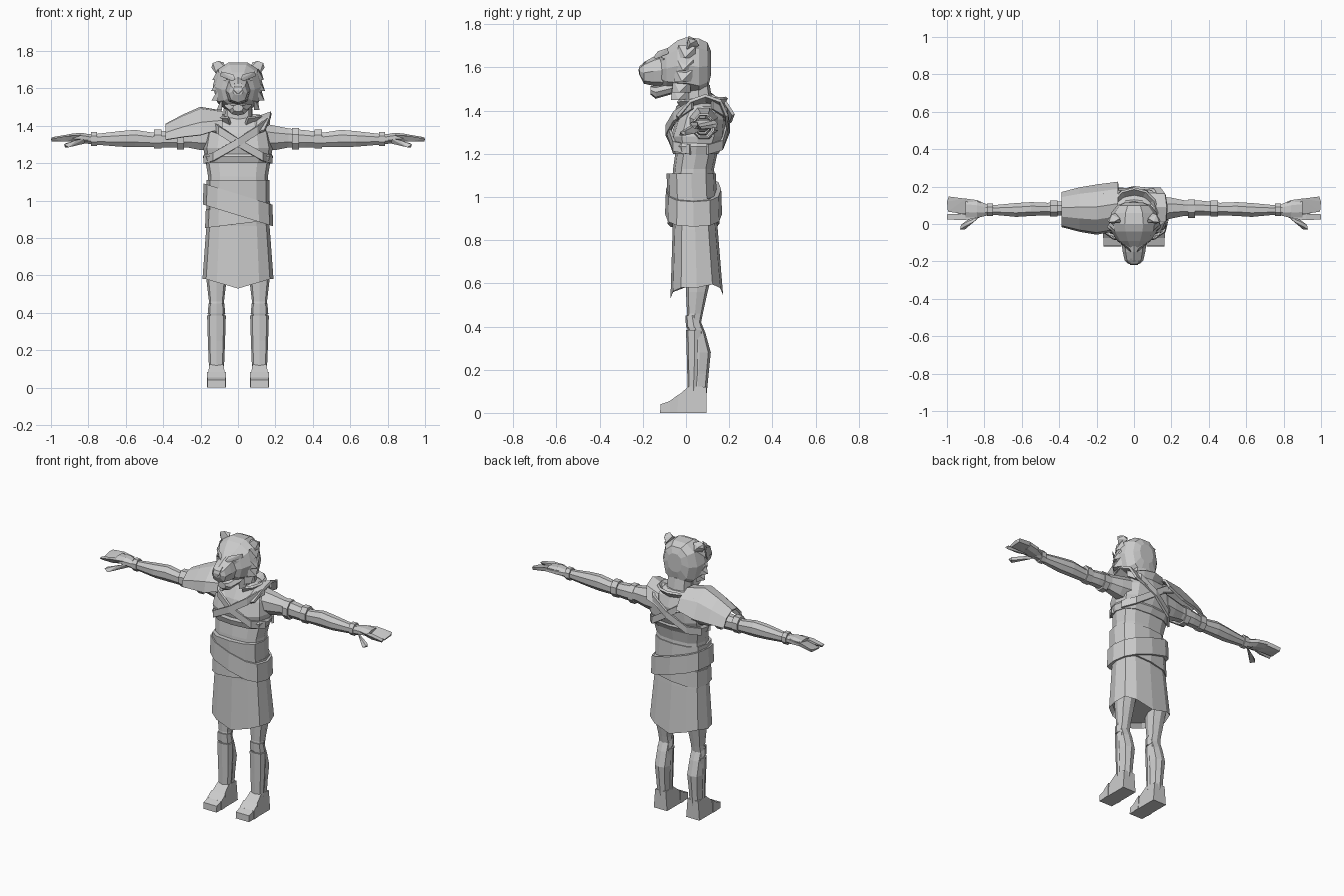
import bpy, bmesh, math
from mathutils import Vector as V

mat = bpy.data.materials.new("plain grey")
mat.diffuse_color = (0.6, 0.6, 0.6, 1)


def finish(name, bm):
    bmesh.ops.recalc_face_normals(bm, faces=bm.faces[:])
    me = bpy.data.meshes.new(name)
    bm.to_mesh(me)
    bm.free()
    me.materials.append(mat)
    ob = bpy.data.objects.new(name, me)
    bpy.context.collection.objects.link(ob)
    return ob


def ring(c, u, v, n=8, p=1.0, off=0.0):
    """Rounded polygon round c; p below 1 makes it boxier."""
    pts = []
    for i in range(n):
        a = 2 * math.pi * i / n + off
        f = [math.copysign(abs(t) ** p, t) if abs(t) > 1e-6 else 0 for t in (math.cos(a), math.sin(a))]
        pts.append(V(c) + V(u) * f[0] + V(v) * f[1])
    return pts


def loft(name, rings, caps=True):
    bm = bmesh.new()
    rows = [[bm.verts.new(p) for p in r] for r in rings]
    n = len(rows[0])
    for a, b in zip(rows, rows[1:]):
        for i in range(n):
            j = (i + 1) % n
            bm.faces.new((a[i], a[j], b[j], b[i]))
    if caps:
        bm.faces.new(rows[0])
        bm.faces.new(rows[-1])
    return finish(name, bm)


def zring(z, hw, y0, y1, n=12, p=0.75, cx=0.0, tilt=0.0):
    r = ring((cx, (y0 + y1) / 2, z), (hw, 0, 0), (0, (y1 - y0) / 2, 0), n, p)
    for q in r:
        q.z += tilt * q.x
    return r


def xring(x, y, z, ry, rz, n=8, p=1.0):
    return ring((x, y, z), (0, ry, 0), (0, 0, rz), n, p, math.pi / 8)


def yring(y, z0, z1, hw, n=10, p=0.85):
    return ring((0, y, (z0 + z1) / 2), (hw, 0, 0), (0, 0, (z1 - z0) / 2), n, p)


def sheet(name, rows, thick):
    """Cloth or leather sheet with thickness from a grid of points."""
    bm = bmesh.new()
    vs = [[bm.verts.new(p) for p in r] for r in rows]
    for a, b in zip(vs, vs[1:]):
        for i in range(len(a) - 1):
            bm.faces.new((a[i], a[i + 1], b[i + 1], b[i]))
    ob = finish(name, bm)
    m = ob.modifiers.new("thickness", 'SOLIDIFY')
    m.thickness, m.offset = thick, 0
    return ob


def ribbon(name, pts, w, thick=0.014):
    w = V(w) / 2
    return sheet(name, [[V(p) - w, V(p) + w] for p in pts], thick)


def hull(name, pts):
    bm = bmesh.new()
    for p in pts:
        bm.verts.new(p)
    bmesh.ops.convex_hull(bm, input=bm.verts[:])
    return finish(name, bm)


# Torso, vest and neck
loft("torso", [zring(*r) for r in [
    (0.84, .165, -.06, .14), (1.0, .165, -.07, .14), (1.13, .16, -.06, .13), (1.2, .172, -.05, .145),
    (1.28, .185, -.07, .18), (1.36, .17, -.045, .185), (1.42, .14, -.01, .165), (1.45, .08, .01, .13)]])
loft("vest_hem", [zring(*r) for r in [(1.2, .178, -.06, .15), (1.235, .188, -.072, .17), (1.25, .18, -.065, .165)]])
loft("neck", [zring(*r, n=8) for r in [(1.4, .08, .0, .13), (1.52, .075, .0, .11)]])
loft("waist_cloth", [zring(*r) for r in [
    (.95, .168, -.085, .145), (1.11, .168, -.09, .138), (1.11, .155, -.07, .125)]])

# Skirt with a hem that dips front and back
hem = zring(.53, .19, -.072, .172)
for q in hem:
    q.z += .05 * min(1, abs(q.x) / .17) + (.015 if q.y > .1 else 0)
inner = [V((q.x * .9, .05 + (q.y - .05) * .9, q.z + .03)) for q in hem]
loft("skirt", [zring(.92, .162, -.06, .14), zring(.85, .17, -.062, .147), hem, inner])

# Two crossing belts
for name, z, t, h, g in (("slanted_belt", .978, -.31, .057, .012), ("under_belt", .925, .12, .05, 0)):
    loft(name, [zring(z + dz, .176 + g + e, -.085 - g - e, .155 + g + e, tilt=t)
                for dz, e in ((-h, -.012), (-h, .0), (h, -.004), (h, -.02))])

# Collar, open at the throat
collar = []
for dr, dz in ((0, 0), (.035, .04)):
    collar.append([V(((.09 + dr) * math.sin(a), .07 + (.085 + dr) * -math.cos(a), 1.40 + dz + .02 * math.sin(a / 2)))
                   for a in [math.radians(25 + 31 * i) for i in range(11)]])
sheet("collar", collar, .014)

# Crossed straps on chest and back, shoulder straps
for s in (-1, 1):
    ribbon("chest_strap", [(-s * .178, .02, 1.22), (-s * .13, -.055, 1.235), (0, -.085 - .004 * s, 1.31),
                           (s * .1, -.053, 1.375), (s * .165, .03, 1.43)], (0, 0, .045))
    ribbon("back_strap", [(-s * .178, .1, 1.22), (-s * .12, .165, 1.24), (0, .192 + .004 * s, 1.32),
                          (s * .1, .185, 1.39), (s * .15, .12, 1.43)], (0, 0, .045))
    ribbon("shoulder_strap", [(s * .10, -.04, 1.36), (s * .13, .02, 1.43), (s * .135, .09, 1.455),
                              (s * .125, .16, 1.43), (s * .10, .19, 1.36)], (.085, 0, .03 * s))

# Arms, arm bands and hands
for s in (-1, 1):
    loft("arm", [xring(s * r[0], *r[1:]) for r in [
        (.13, .08, 1.34, .075, .08), (.2, .085, 1.335, .06, .07), (.27, .085, 1.335, .045, .055),
        (.36, .085, 1.33, .043, .05), (.46, .08, 1.325, .036, .042), (.55, .08, 1.332, .04, .05),
        (.63, .075, 1.33, .04, .045), (.75, .075, 1.328, .028, .032), (.82, .075, 1.33, .035, .026)]])
    for x0, x1, ry, rz in ((.29, .325, .053, .062), (.41, .45, .046, .055), (.755, .785, .036, .04)):
        loft("arm_band", [xring(s * x, .082 if x < .6 else .076, 1.33, ry, rz) for x in (x0, x1)])
    loft("palm", [xring(s * r[0], *r[1:]) for r in [
        (.785, .075, 1.33, .032, .025), (.84, .08, 1.338, .052, .027), (.9, .085, 1.34, .055, .018)]])
    hull("fingers", [(s * x, y, z) for x, y, z in [
        (.82, .04, 1.345), (.82, .12, 1.35), (.9, .135, 1.355), (.99, .147, 1.34), (1, .12, 1.335), (.995, .066, 1.325),
        (.9, .06, 1.32), (.9, .13, 1.33), (.99, .14, 1.32), (.99, .07, 1.315)]])
    hull("fore_finger", [(s * x, y, z) for x, y, z in [
        (.84, .03, 1.35), (.84, .06, 1.32), (.92, .02, 1.345), (.92, .055, 1.345), (.92, .04, 1.315),
        (1, .025, 1.33), (1, .052, 1.33), (.995, .04, 1.315)]])
    hull("thumb", [(s * x, y, z) for x, y, z in [
        (.81, .05, 1.335), (.82, .06, 1.305), (.86, .01, 1.325), (.865, .04, 1.295), (.925, -.005, 1.305),
        (.93, -.028, 1.3), (.905, -.03, 1.285), (.925, -.005, 1.285)]])

# Pauldron on one shoulder
rows = []
for x, y0, y1, zb, zt in ((-.085, -.03, .22, 1.385, 1.475), (-.2, -.05, .205, 1.35, 1.495),
                          (-.29, -.035, .19, 1.34, 1.455), (-.385, -.01, .165, 1.325, 1.405)):
    h = zt - zb
    rows.append([V((x, y0 + (y1 - y0) * a, zb + h * b)) for a, b in
                 ((0, 0), (.04, .45), (.3, .93), (.55, 1), (.85, .6), (1, -.05))])
sheet("pauldron", rows, .014)

# Legs, greaves and feet
for s in (-1, 1):
    cx = s * .115
    loft("leg", [zring(*r, n=8, cx=cx) for r in [
        (.66, .058, -.005, .125), (.56, .052, .0, .1), (.46, .04, .005, .078), (.42, .042, .0, .07),
        (.37, .043, .01, .09), (.28, .045, .012, .115), (.18, .038, .01, .105), (.08, .036, .01, .095)]])
    loft("knee_guard", [zring(*r, n=8, cx=cx) for r in [(.395, .047, .0, .075), (.45, .042, -.003, .06)]])
    loft("greave", [zring(*r, n=8, cx=cx) for r in [
        (.1, .04, .008, .06), (.25, .046, .004, .075), (.385, .05, .0, .08)]])
    foot = [(-.12, 0), (.095, 0), (.095, .12), (.015, .125), (-.06, .06), (-.118, .04)]
    loft("foot", [[V((cx + d * (.8 if z > .1 else 1), y, z)) for y, z in foot] for d in (-.047, .047)])
    hull("toe_strap", [(cx + d, y, z) for d in (-.05, .05)
                       for y, z in ((-.075, .0), (-.04, .0), (-.075, .055), (-.035, .085))])

# Head: skull, muzzle, jaw and nose
loft("skull", [yring(*r) for r in [
    (-.125, 1.53, 1.655, .05), (-.09, 1.50, 1.69, .09), (-.04, 1.485, 1.73, .122), (.0, 1.48, 1.745, .135),
    (.06, 1.465, 1.74, .122), (.1, 1.49, 1.72, .09), (.115, 1.56, 1.68, .05)]])
loft("muzzle", [yring(*r, n=8) for r in [
    (-.215, 1.565, 1.602, .028), (-.195, 1.525, 1.625, .05), (-.15, 1.515, 1.65, .06), (-.08, 1.51, 1.675, .07)]])
loft("jaw", [yring(*r, n=8) for r in [
    (-.165, 1.475, 1.515, .028), (-.14, 1.455, 1.515, .045), (-.07, 1.475, 1.53, .07), (-.01, 1.5, 1.56, .08)]])
hull("nose", [(x, y, z) for x in (-.022, .022) for y, z in
              ((-.22, 1.59), (-.214, 1.608), (-.185, 1.628), (-.195, 1.58))] + [(0, -.217, 1.568)])

# Brows, eyes, cheek ruff and ears
for s in (-1, 1):
    hull("brow", [(s * x, y, z) for x, y, z in [
        (.015, -.15, 1.65), (.025, -.13, 1.675), (.09, -.085, 1.69), (.095, -.08, 1.665), (.03, -.14, 1.64)]])
    hull("eye", [(s * x, y, z) for x, y, z in [
        (.035, -.128, 1.63), (.05, -.122, 1.65), (.078, -.1, 1.642), (.055, -.115, 1.625), (.055, -.1, 1.635)]])
    for x, y, z in ((.138, -.02, 1.66), (.145, -.03, 1.60), (.142, -.035, 1.55), (.115, -.045, 1.5), (.075, -.05, 1.465)):
        base = V((x * .75, y + .015, z + .005))
        hull("cheek_ruff", [V((x, y + .015, z - .015)), base + V((0, -.03, .04)), base + V((0, -.035, -.02)),
                            base + V((.02 * s, .05, .03)), base + V((0, .05, -.02))]
             if s > 0 else [V((-x, y + .015, z - .015))] + [V((-base.x, base.y + a, base.z + b))
                            for a, b in ((-.03, .04), (-.035, -.02), (.05, .03), (.05, -.02))])
    hull("ear", [(s * x, y, z) for x, y, z in [
        (.07, .005, 1.715), (.075, .03, 1.738), (.105, .012, 1.747), (.135, .01, 1.735), (.142, .02, 1.71),
        (.115, .0, 1.675), (.1, .06, 1.7), (.12, .05, 1.725)]])
